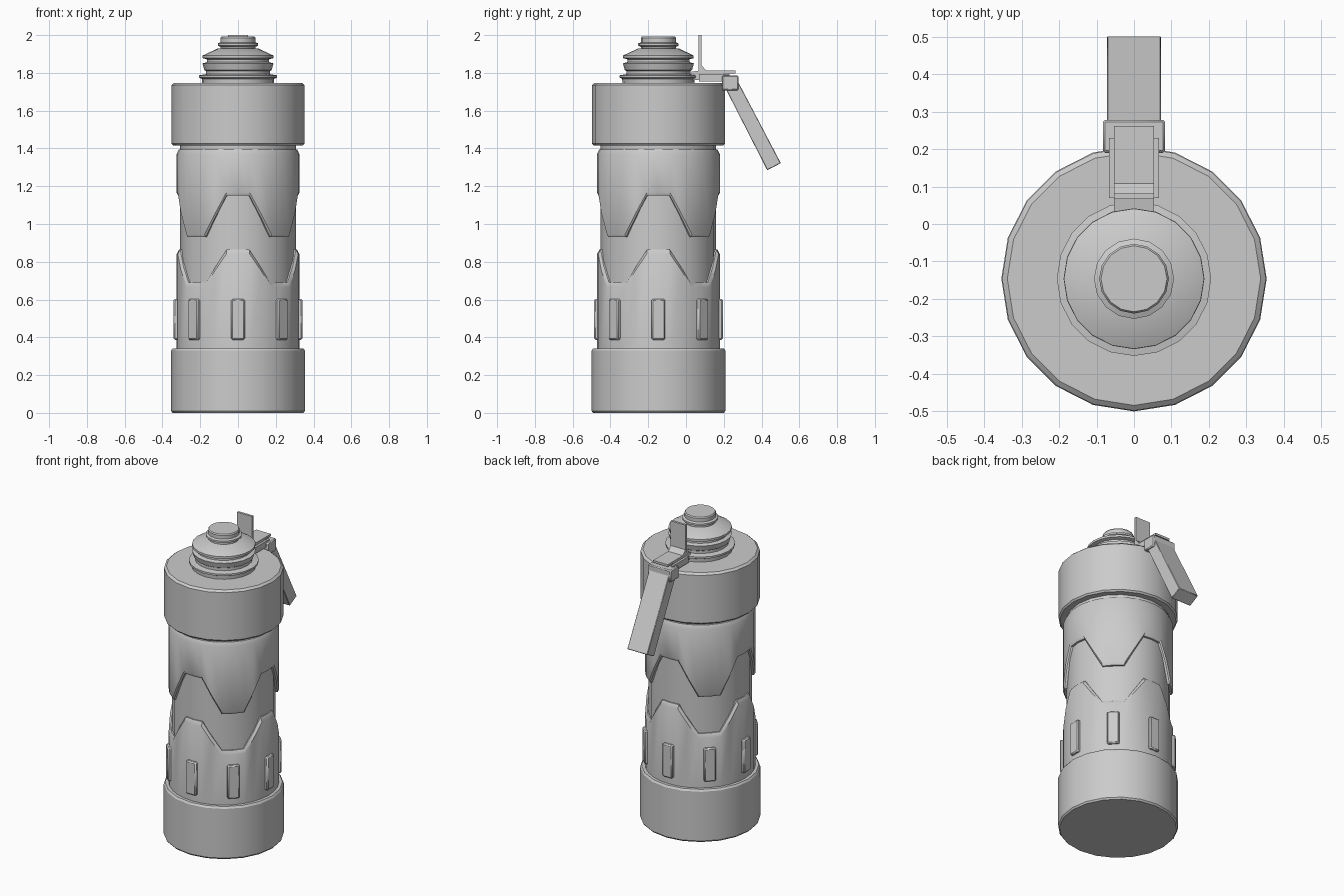
import bpy, bmesh
from math import sin, cos, radians
from mathutils import Matrix, Vector

if "Cube" in bpy.data.objects:
    bpy.data.objects.remove(bpy.data.objects["Cube"])

CY = -0.146  # y of the canister axis


def finish(name, bm, bevel=0.0):
    bmesh.ops.recalc_face_normals(bm, faces=bm.faces)
    me = bpy.data.meshes.new(name)
    bm.to_mesh(me)
    bm.free()
    for p in me.polygons:
        p.use_smooth = True
    me.set_sharp_from_angle(angle=radians(30))
    ob = bpy.data.objects.new(name, me)
    bpy.context.collection.objects.link(ob)
    if bevel:
        m = ob.modifiers.new("Bevel", 'BEVEL')
        m.width = bevel
        m.segments = 1
        m.limit_method = 'ANGLE'
        m.angle_limit = radians(40)
    return ob


def columns(name, angles, profile, closed):
    """Skin a (radius, z) profile around the axis; profile may vary with the angle index."""
    bm = bmesh.new()
    cols = []
    for i, a in enumerate(angles):
        a = radians(a)
        cols.append([bm.verts.new((r * sin(a), CY - r * cos(a), z)) for r, z in profile(i)])
    n, k = len(cols), len(cols[0])
    for i in range(n):
        c, d = cols[i], cols[(i + 1) % n]
        for j in range(k if closed else k - 1):
            bm.faces.new((c[j], d[j], d[(j + 1) % k], c[(j + 1) % k]))
    if not closed:
        bm.faces.new([c[0] for c in cols])
        bm.faces.new([c[-1] for c in cols])
    return finish(name, bm)


def lathe(name, profile, sides=20):
    return columns(name, [i * 360 / sides for i in range(sides)], lambda i: profile, False)


def box(name, x, y, z, bevel=0.0):
    bm = bmesh.new()
    bmesh.ops.create_cube(bm, size=1)
    for v in bm.verts:
        v.co = Vector([lo + (hi - lo) * (c + 0.5) for c, (lo, hi) in zip(v.co, (x, y, z))])
    return finish(name, bm, bevel)


def extrude_x(name, half, pts, bevel=0.0):
    """Extrude a (y, z) outline to both sides of x = 0."""
    bm = bmesh.new()
    f = bm.faces.new([bm.verts.new((-half, y, z)) for y, z in pts])
    new = bmesh.ops.extrude_face_region(bm, geom=[f])["geom"]
    bmesh.ops.translate(bm, vec=(2 * half, 0, 0),
                        verts=[g for g in new if isinstance(g, bmesh.types.BMVert)])
    bm.normal_update()
    return finish(name, bm, bevel)


# Main canister: base, core and collar
lathe("base_cap", [(0.346, 0), (0.354, 0.01), (0.354, 0.33), (0.346, 0.342)])
lathe("body_core", [(0.306, 0.3), (0.306, 1.45)])
lathe("top_collar", [(0.343, 1.415), (0.352, 1.425), (0.352, 1.735), (0.338, 1.747)])

# Two sleeves with a four-fold zigzag edge
STEP = [-11, 0, 11, 22, 33, 45, 57, 68]
LEVEL = [1, 1, 1, 0.5, 0, 0, 0, 0.5]
ANGLES = [q * 90 + a for q in range(4) for a in STEP]


def upper(i):
    z = 0.93 + 0.22 * LEVEL[i % 8]
    return [(0.295, 1.395), (0.313, 1.395), (0.325, 1.37), (0.325, z + 0.015), (0.317, z), (0.295, z)]


def lower(i):
    z = 0.69 + 0.175 * LEVEL[i % 8]
    return [(0.295, 0.32), (0.325, 0.32), (0.325, z - 0.024), (0.312, z), (0.295, z)]


columns("upper_sleeve", ANGLES, upper, True)
columns("lower_sleeve", ANGLES, lower, True)

# Eight grip ribs around the lower sleeve
for i in range(8):
    rib = box(f"grip_rib_{i + 1}", (-0.036, 0.036), (-0.341, -0.30), (0.387, 0.603), 0.007)
    rib.data.transform(Matrix.Translation((0, CY, 0)) @ Matrix.Rotation(radians(45 * i), 4, 'Z'))

# Stepped neck and button
lathe("neck", [(0.19, 1.74), (0.192, 1.768), (0.206, 1.775), (0.206, 1.787), (0.17, 1.793),
               (0.17, 1.81), (0.178, 1.815), (0.188, 1.85), (0.165, 1.857), (0.165, 1.872),
               (0.187, 1.878), (0.187, 1.892), (0.11, 1.928)])
lathe("button", [(0.093, 1.915), (0.093, 1.938), (0.107, 1.944), (0.107, 1.956),
                 (0.093, 1.962), (0.093, 1.985), (0.088, 1.992)], 16)

# Lever bracket, hinge and hanging lever
extrude_x("bracket_plate", 0.053, [(0.03, 1.763), (0.20, 1.763), (0.20, 1.798), (0.262, 1.798),
                                   (0.262, 1.812), (0.108, 1.812), (0.082, 1.84), (0.082, 2.0),
                                   (0.067, 2.0), (0.067, 1.812), (0.03, 1.806)])
for s, side in ((-1, "left"), (1, "right")):
    box(f"bracket_arm_{side}", sorted((s * 0.053, s * 0.067)), (0.07, 0.23), (1.755, 1.795))
box("hinge_block", (-0.083, 0.083), (0.19, 0.278), (1.708, 1.786), 0.006)
extrude_x("lever", 0.072, [(0.20, 1.735), (0.268, 1.768), (0.502, 1.322), (0.43, 1.285)], 0.003)
